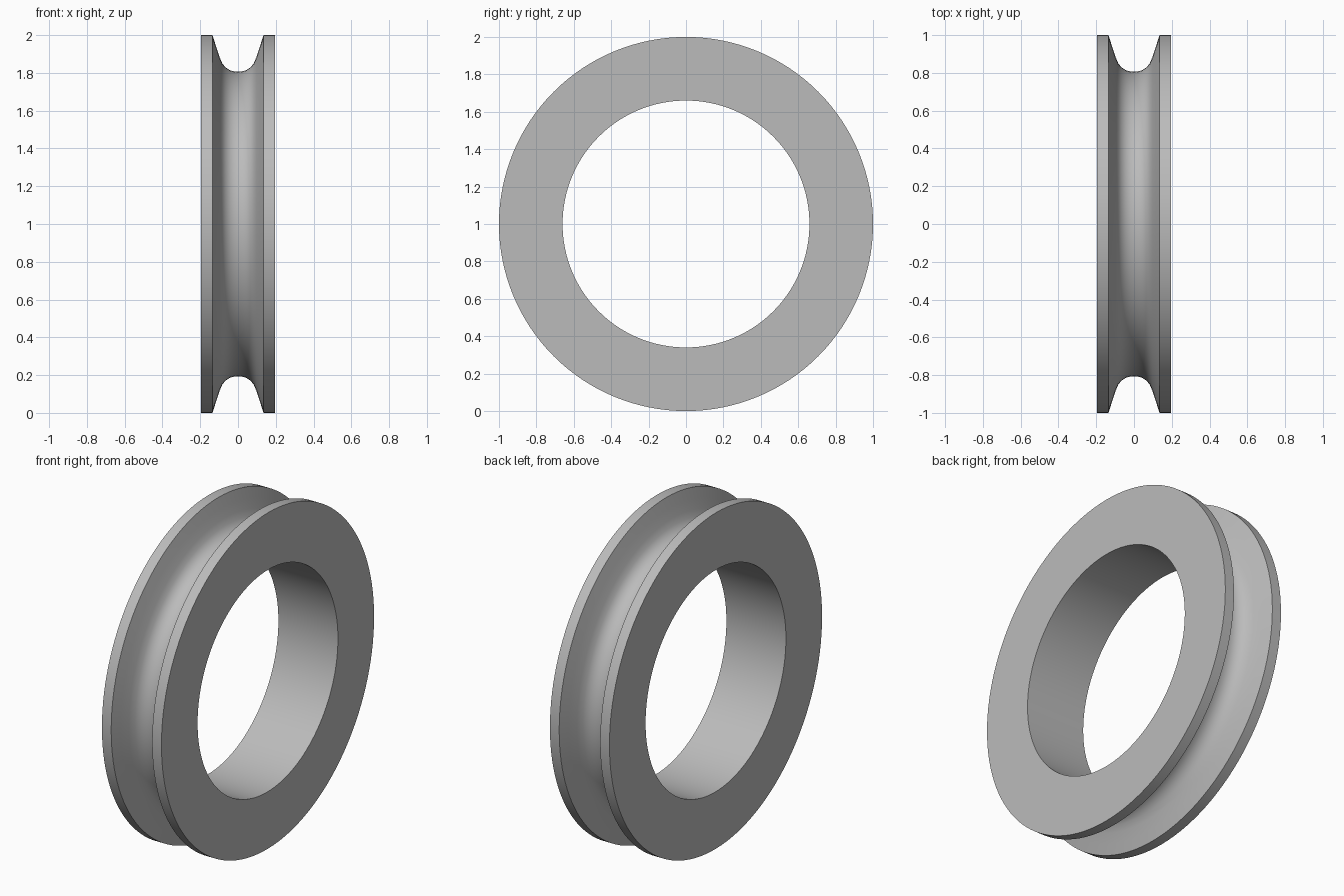
import bpy, math
from mathutils import Vector

cube = bpy.data.objects.get("Cube")
if cube:
    bpy.data.objects.remove(cube, do_unlink=True)

SEGMENTS = 128
HALF_WIDTH, BORE, RIM = 0.196, 0.66, 1.0

# One flat grey
grey = bpy.data.materials.new("plain grey")
grey.use_nodes = True
colour = (0.5, 0.5, 0.5, 1)
grey.diffuse_color = colour
grey.node_tree.nodes["Principled BSDF"].inputs["Base Color"].default_value = colour

# Half cross-section of the groove as (x, radius), then mirrored
half = [(0.135, RIM), (0.116, 0.94), (0.098, 0.885), (0.083, 0.85),
        (0.066, 0.829), (0.045, 0.815), (0.023, 0.808)]
groove = half + [(0, 0.806)] + [(-x, r) for x, r in reversed(half)]
profile = [(HALF_WIDTH, BORE), (HALF_WIDTH, RIM)] + groove \
    + [(-HALF_WIDTH, RIM), (-HALF_WIDTH, BORE)]

# Lathe the closed section around the x axis
n = len(profile)
verts, faces = [], []
for s in range(SEGMENTS):
    a = 2 * math.pi * s / SEGMENTS
    verts += [Vector((x, r * math.cos(a), 1 + r * math.sin(a))) for x, r in profile]
    t = (s + 1) % SEGMENTS
    for i in range(n):
        j = (i + 1) % n
        faces.append((s * n + i, s * n + j, t * n + j, t * n + i))

mesh = bpy.data.meshes.new("grooved_ring")
mesh.from_pydata(verts, [], faces)
mesh.materials.append(grey)
ring = bpy.data.objects.new("grooved_ring", mesh)
bpy.context.collection.objects.link(ring)

# Consistent outward normals, smooth curves with crisp rims
bpy.ops.object.select_all(action="DESELECT")
ring.select_set(True)
bpy.context.view_layer.objects.active = ring
bpy.ops.object.mode_set(mode="EDIT")
bpy.ops.mesh.select_all(action="SELECT")
bpy.ops.mesh.normals_make_consistent(inside=False)
bpy.ops.object.mode_set(mode="OBJECT")
bpy.ops.object.shade_smooth_by_angle(angle=math.radians(30))
